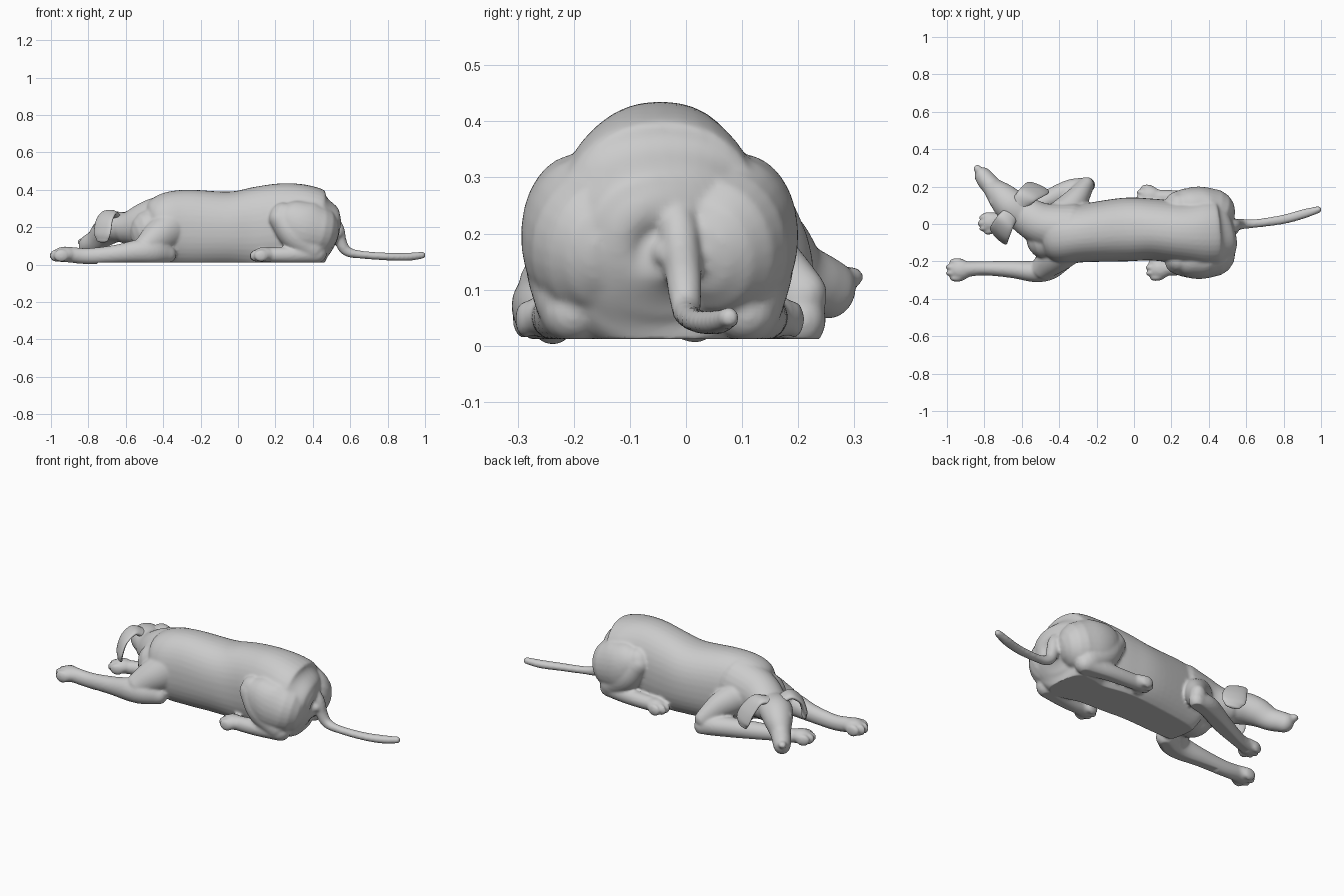
import bpy, bmesh, math
from mathutils import Vector, Matrix

if "Cube" in bpy.data.objects:
    bpy.data.objects.remove(bpy.data.objects["Cube"])

parts = []


def tube(name, pts, side=None, n=28, sub=6, collect=True, square=2.0):
    """Loft through (x, y, z, half_width, half_height) stations with round ends."""
    P = [Vector(p) for p in pts]
    P = [2 * P[0] - P[1]] + P + [2 * P[-1] - P[-2]]
    st = []
    for i in range(1, len(P) - 2):
        a, b, c, d = P[i - 1:i + 3]
        for k in range(sub):
            t = k / sub
            st.append(0.5 * (2 * b + (c - a) * t + (2 * a - 5 * b + 4 * c - d) * t * t
                             + (3 * b - a - 3 * c + d) * t ** 3))
    st.append(P[-2])
    pos = [Vector(s[:3]) for s in st]
    rings = []
    for i, s in enumerate(st):
        d = (pos[min(i + 1, len(pos) - 1)] - pos[max(i - 1, 0)]).normalized()
        u = Vector(side) if side else d.cross(Vector((0, 0, 1)))
        u = (u - d * u.dot(d)).normalized()
        v = u.cross(d)
        rings.append((pos[i], u, v, s[3], s[4], d))

    def cap(r, sgn):
        p, u, v, a, b, d = r
        return [(p + d * sgn * min(a, b) * math.sin(t), u, v, a * math.cos(t), b * math.cos(t), d)
                for t in (0.4, 0.8, 1.15, 1.45)]

    def se(c):
        return math.copysign(abs(c) ** (2 / square), c)
    rings = cap(rings[0], -1)[::-1] + rings + cap(rings[-1], 1)
    bm = bmesh.new()
    loops = []
    for p, u, v, a, b, d in rings:
        loops.append([bm.verts.new(p + u * a * se(math.cos(2 * math.pi * k / n))
                                   + v * b * se(math.sin(2 * math.pi * k / n))) for k in range(n)])
    for A, B in zip(loops, loops[1:]):
        for k in range(n):
            bm.faces.new((A[k], A[(k + 1) % n], B[(k + 1) % n], B[k]))
    bm.faces.new(loops[0])
    bm.faces.new(loops[-1])
    return finish(name, bm, collect)


def blob(name, c, r, yaw=0, collect=True):
    """Ellipsoid turned about z."""
    bm = bmesh.new()
    m = Matrix.Translation(c) @ Matrix.Rotation(yaw, 4, 'Z') @ Matrix.Diagonal((*r, 1))
    bmesh.ops.create_uvsphere(bm, u_segments=24, v_segments=16, radius=1, matrix=m)
    return finish(name, bm, collect)


def finish(name, bm, collect):
    bmesh.ops.recalc_face_normals(bm, faces=bm.faces)
    me = bpy.data.meshes.new(name)
    bm.to_mesh(me)
    bm.free()
    me.shade_smooth()
    ob = bpy.data.objects.new(name, me)
    bpy.context.collection.objects.link(ob)
    if collect:
        parts.append(ob)
    return ob


def paw(name, x, y, z, yaw, s=1.0):
    """Pad with four toes; yaw 0 points to -x."""
    R = Matrix.Rotation(yaw, 3, 'Z')
    blob(name, (x, y, z), (.055 * s, .047 * s, .037 * s), yaw)
    for o, f in ((-.039, .018), (-.014, .036), (.014, .036), (.039, .018)):
        q = Vector((x, y, z - .006)) + R @ Vector((-f * s, o * s, 0))
        blob(name + "_toe", q, (.036 * s, .016 * s, .03 * s), yaw)


# Torso
tube("torso", [(-.46, -.075, .17, .115, .13), (-.4, -.065, .185, .15, .19), (-.28, -.05, .19, .155, .21),
               (-.05, -.03, .185, .17, .205), (.1, -.03, .19, .165, .225), (.25, -.045, .205, .168, .23),
               (.36, -.048, .195, .19, .228), (.43, -.045, .18, .19, .21), (.48, -.04, .175, .165, .16),
               (.505, -.035, .17, .125, .12), (.525, -.03, .165, .07, .06), (.535, -.03, .165, .03, .025)],
     n=40, square=2.25)
# Neck and head
tube("neck", [(-.33, -.03, .235, .14, .155), (-.48, -.005, .21, .118, .132), (-.58, .045, .195, .1, .09)])
tube("head", [(-.6, .05, .198, .085, .08), (-.66, .1, .2, .09, .082), (-.71, .15, .172, .076, .076),
              (-.755, .195, .13, .055, .062), (-.79, .235, .11, .051, .056), (-.806, .256, .1, .047, .054)])
blob("nose", (-.834, .293, .122), (.022, .026, .02), .9)
for sx, sy in ((-.748, .118), (-.674, .182)):
    blob("brow", (sx, sy, .206), (.026, .024, .021))
# Tail
tube("tail", [(.48, -.02, .27, .03, .03), (.53, -.012, .2, .034, .034), (.55, -.004, .12, .032, .032),
              (.585, 0, .07, .027, .027), (.66, .004, .053, .023, .021), (.8, .025, .043, .025, .021),
              (.91, .055, .042, .025, .022), (.985, .077, .05, .019, .019)], side=(0, 1, 0))
# Hind legs, mirrored about the spine line
for sgn, label, dx in ((-1, "right", 0), (1, "left", -.05)):
    def Y(y): return -.047 + sgn * y
    tube(label + "_thigh", [(.42, Y(.115), .18, .12, .14), (.35, Y(.14), .2, .108, .148),
                            (.285, Y(.145), .235, .093, .118), (.235, Y(.145), .255, .068, .08)])
    tube(label + "_shank", [(.23, Y(.15), .245, .07, .065), (.3, Y(.165), .16, .075, .08),
                            (.4, Y(.155), .085, .068, .075)])
    tube(label + "_hind_foot", [(.42, Y(.155), .06, .055, .055), (.28, Y(.18), .052, .045, .045),
                                (.17 + dx, Y(.19), .052, .04, .04), (.13 + dx, Y(.19), .057, .04, .037)])
    paw(label + "_hind_paw", .14 + dx, Y(.195), .053, sgn * -.1, 1.1)
# Right foreleg, stretched forward
tube("right_upper_arm", [(-.34, -.11, .2, .1, .12), (-.42, -.175, .15, .09, .095), (-.48, -.23, .1, .068, .075)])
tube("right_forearm", [(-.38, -.2, .055, .05, .05), (-.45, -.24, .068, .058, .065), (-.53, -.254, .07, .057, .064),
                       (-.65, -.243, .056, .046, .05), (-.8, -.237, .045, .038, .043), (-.91, -.243, .054, .042, .042)])
paw("right_front_paw", -.925, -.245, .054, .03, 1.15)
# Left foreleg, folded under the head
tube("left_upper_arm", [(-.37, .06, .19, .085, .09), (-.31, .13, .145, .066, .075), (-.262, .2, .075, .046, .065)])
tube("left_forearm", [(-.25, .208, .045, .042, .05), (-.35, .18, .06, .055, .055), (-.5, .11, .05, .05, .05),
                      (-.66, .045, .043, .038, .04), (-.75, .015, .043, .04, .038)])
paw("left_front_paw", -.76, .01, .048, .35, 1.08)

# Merge all limbs into one smooth skin
with bpy.context.temp_override(active_object=parts[0], object=parts[0],
                               selected_objects=parts, selected_editable_objects=parts):
    bpy.ops.object.join()
dog = parts[0]
dog.name = "dog_body"
rm = dog.modifiers.new("skin", 'REMESH')
rm.mode = 'VOXEL'
rm.voxel_size = .0075
rm.use_smooth_shade = True
sm = dog.modifiers.new("soften", 'SMOOTH')
sm.factor = .5
sm.iterations = 7
dg = bpy.context.evaluated_depsgraph_get()
me = bpy.data.meshes.new_from_object(dog.evaluated_get(dg))
dog.modifiers.clear()
dog.data = me
# Flatten the belly against the ground
for v in me.vertices:
    v.co.z = max(v.co.z, 0 if v.co.x < -.75 else .012)
me.shade_smooth()

# Hanging ears and eyes
tube("right_ear", [(-.66, .05, .255, .045, .022), (-.69, .01, .274, .052, .018), (-.715, -.04, .235, .06, .015),
                   (-.725, -.065, .17, .062, .014), (-.725, -.065, .13, .042, .012)], side=(-.7, .7, 0), collect=False)
tube("left_ear", [(-.615, .105, .255, .045, .022), (-.575, .15, .262, .052, .018), (-.535, .18, .21, .062, .015),
                  (-.51, .195, .15, .064, .014), (-.505, .193, .115, .042, .012)], side=(-.9, .4, 0), collect=False)
for sx, sy in ((-.757, .128), (-.687, .192)):
    blob("eye", (sx, sy, .19), (.013, .013, .013), collect=False)
